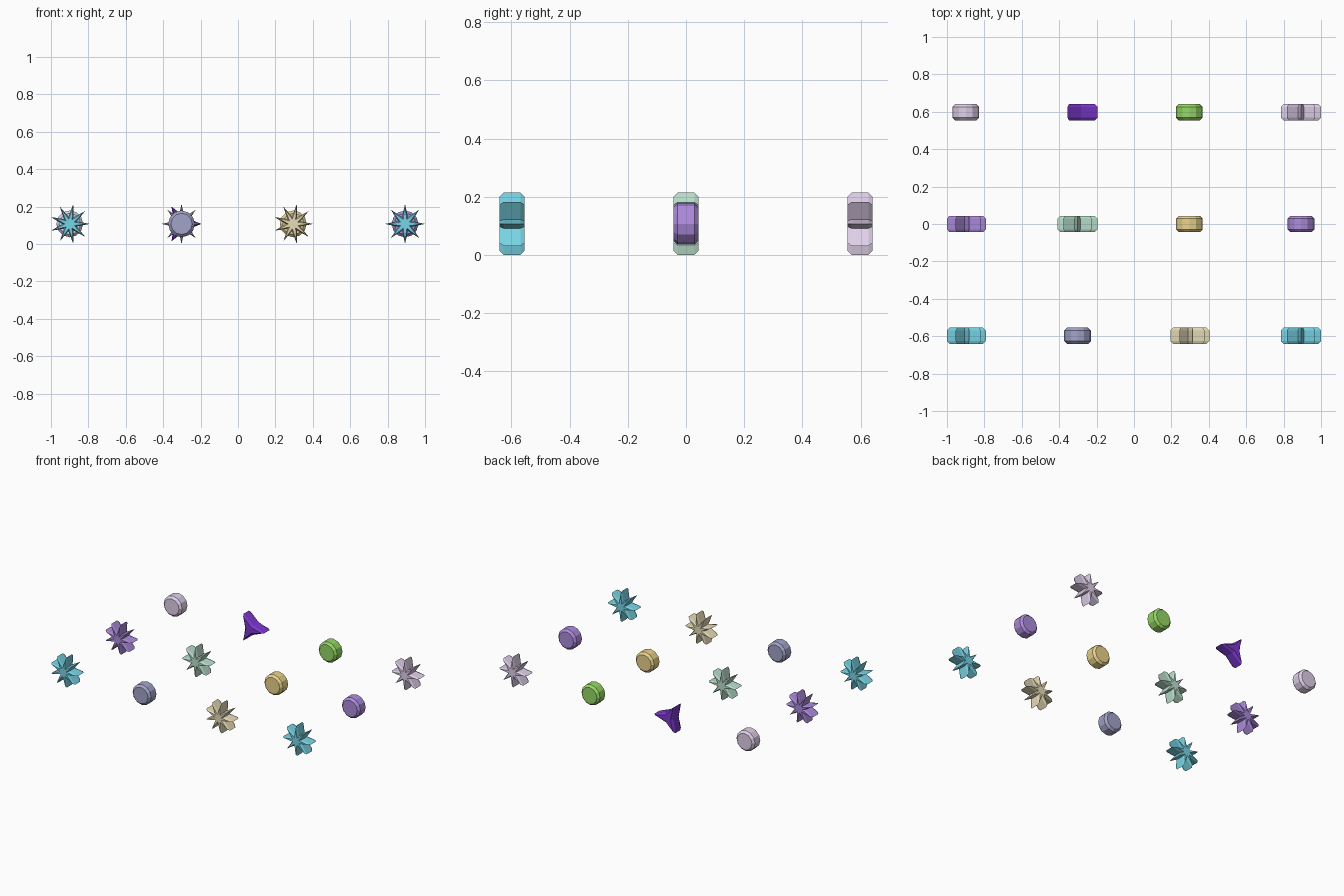
import bpy, bmesh
from math import cos, sin, pi

if "Cube" in bpy.data.objects:
    bpy.data.objects.remove(bpy.data.objects["Cube"])

S = 0.5975          # grid spacing
X0 = -0.0033        # grid centre in x
ZC = 0.107          # height of every piece's axis
HALF, CH = 0.0432, 0.0145   # half thickness, chamfer

COL = {
    "cyan": (0.19, 0.66, 0.79), "lilac": (0.74, 0.63, 0.82), "indigo": (0.20, 0.04, 0.62),
    "green": (0.30, 0.68, 0.13), "violet": (0.42, 0.26, 0.72), "mint": (0.50, 0.75, 0.62),
    "gold": (0.82, 0.65, 0.26), "slate": (0.36, 0.37, 0.58), "sand": (0.80, 0.72, 0.48),
}
mats = {}
for key, c in COL.items():
    mats[key] = bpy.data.materials.new(key)
    mats[key].diffuse_color = (*c, 1)


def star_radii(n):
    return [0.107 if i % 2 == 0 else 0.040 for i in range(2 * n)]


def piece(name, col, row, radii, colour):
    """Chamfered extrusion along y of a polar outline."""
    bm = bmesh.new()
    n = len(radii)
    rings = []
    for y, inset in ((-HALF, CH), (-HALF + CH, 0), (HALF - CH, 0), (HALF, CH)):
        rings.append([bm.verts.new(((r - inset) * cos(2 * pi * i / n), y,
                                    (r - inset) * sin(2 * pi * i / n)))
                      for i, r in enumerate(radii)])
    for a, b in zip(rings, rings[1:]):
        for i in range(n):
            j = (i + 1) % n
            bm.faces.new((a[i], a[j], b[j], b[i]))
    # caps fanned from the centre
    for ring, y in ((rings[0], -HALF), (rings[-1], HALF)):
        mid = bm.verts.new((0, y, 0))
        for i in range(n):
            bm.faces.new((ring[i], ring[(i + 1) % n], mid))
    bmesh.ops.recalc_face_normals(bm, faces=bm.faces)
    me = bpy.data.meshes.new(name)
    bm.to_mesh(me)
    bm.free()
    me.materials.append(mats[colour])
    ob = bpy.data.objects.new(name, me)
    ob.location = (X0 + (col - 1.5) * S, (row - 1) * S, ZC)
    bpy.context.collection.objects.link(ob)


# rows from front to back: (star points or 0 for a disc, colour)
layout = [
    [(9, "cyan"), (0, "slate"), (9, "sand"), (8, "cyan")],
    [(9, "violet"), (8, "mint"), (0, "gold"), (0, "violet")],
    [(0, "lilac"), (3, "indigo"), (0, "green"), (8, "lilac")],
]
for row, items in enumerate(layout):
    for col, (pts, colour) in enumerate(items):
        kind = "star" if pts else "disc"
        radii = star_radii(pts) if pts else [0.0715] * 12
        piece(f"{colour}_{kind}_{row}_{col}", col, row, radii, colour)

for m in bpy.data.materials:
    if m.users and not m.is_grease_pencil:
        m.use_nodes = True
        m.node_tree.nodes["Principled BSDF"].inputs["Base Color"].default_value = m.diffuse_color
